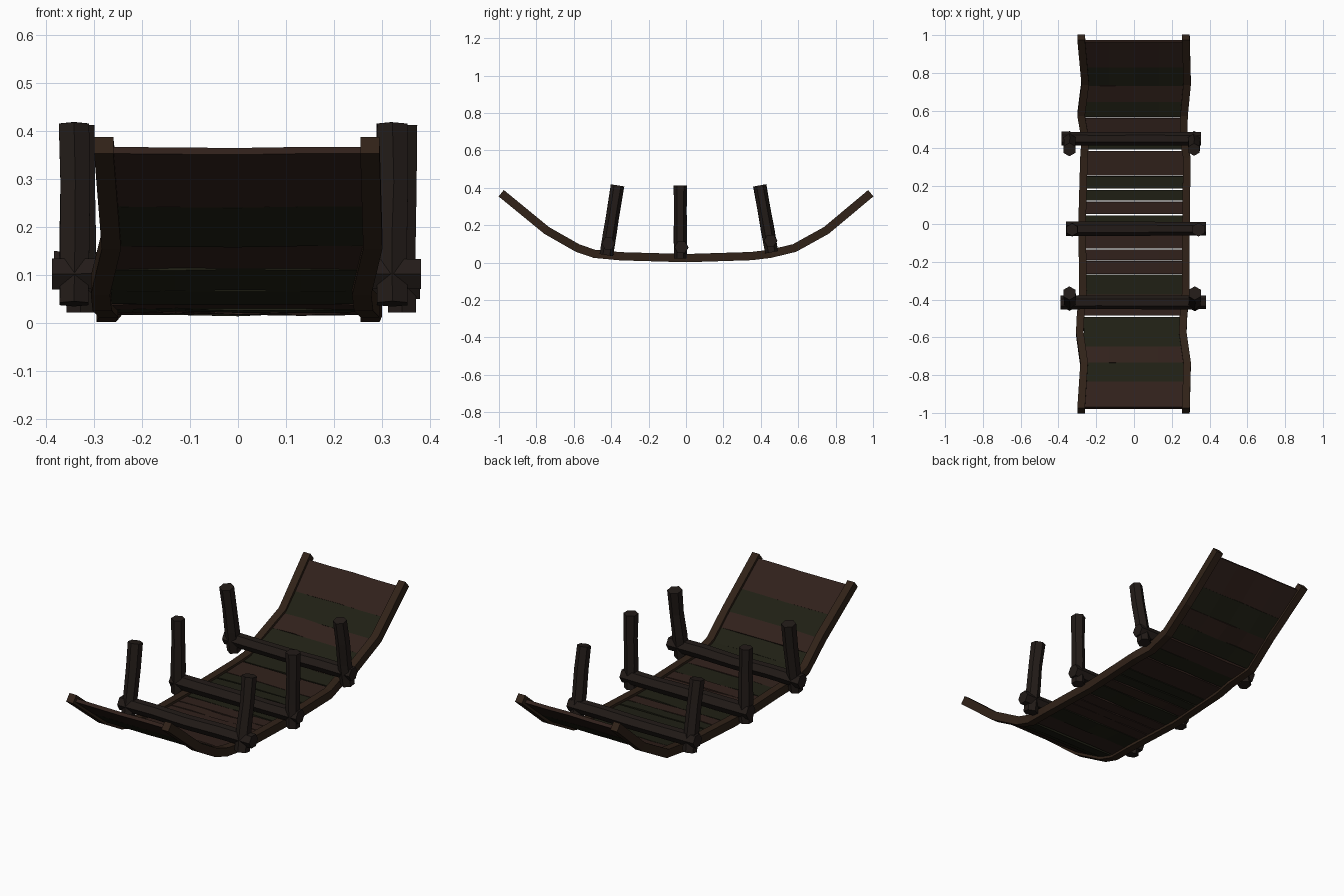
import bpy, bmesh, random
from math import radians
from mathutils import Vector, Matrix

if "Cube" in bpy.data.objects:
    bpy.data.objects.remove(bpy.data.objects["Cube"])

random.seed(4)

def material(name, rgb):
    m = bpy.data.materials.new(name)
    m.diffuse_color = (*rgb, 1)
    m.use_nodes = True
    m.node_tree.nodes["Principled BSDF"].inputs["Base Color"].default_value = m.diffuse_color
    return m

RAIL = material("rail_wood", (0.030, 0.016, 0.009))
BROWN = material("brown_plank", (0.030, 0.015, 0.011))
OLIVE = material("mossy_plank", (0.014, 0.014, 0.007))
LOG = material("dark_log", (0.016, 0.011, 0.009))

def finish(name, bm, mat):
    bmesh.ops.recalc_face_normals(bm, faces=bm.faces)
    me = bpy.data.meshes.new(name)
    bm.to_mesh(me)
    bm.free()
    ob = bpy.data.objects.new(name, me)
    bpy.context.collection.objects.link(ob)
    me.materials.append(mat)
    return ob

def loft(name, rings, mat):
    # joins a list of equal rings of points into a closed solid
    bm = bmesh.new()
    vs = [[bm.verts.new(p) for p in r] for r in rings]
    n = len(vs[0])
    for a, b in zip(vs, vs[1:]):
        for i in range(n):
            j = (i + 1) % n
            bm.faces.new((a[i], a[j], b[j], b[i]))
    bm.faces.new(vs[0])
    bm.faces.new(vs[-1])
    return finish(name, bm, mat)

# Sagging side profile of the bridge (y, z)
PATH = [(-.988, .371), (-.745, .172), (-.58, .078), (-.49, .047), (-.35, .034), (0, .024),
        (.35, .035), (.45, .047), (.58, .078), (.75, .172), (.988, .371)]

def height(y):
    for (y0, z0), (y1, z1) in zip(PATH, PATH[1:]):
        if y <= y1:
            return z0 + (z1 - z0) * (y - y0) / (y1 - y0)
    return PATH[-1][1]

# Side rails, weaving slightly in x
WEAVE = {"left_rail": [-.28, -.264, -.287, -.283, -.27, -.275, -.265, -.258, -.28, -.258, -.28],
         "right_rail": [.275, .281, .258, .262, .275, .275, .28, .262, .265, .281, .275]}
for name, xs in WEAVE.items():
    rings = []
    for i, (x, (y, z)) in enumerate(zip(xs, PATH)):
        a, b = PATH[max(i - 1, 0)], PATH[min(i + 1, len(PATH) - 1)]
        t = Vector((0, b[0] - a[0], b[1] - a[1])).normalized()
        up = Vector((0, -t.z, t.y)) * 0.022
        side = Vector((0.02, 0, 0))
        c = Vector((x, y, z))
        rings.append([c - side - up, c + side - up, c + side + up, c - side + up])
    loft(name, rings, RAIL)

# Deck planks: start, end, mossy or not; gaps between some of them
PLANKS = [(-.975, -.84, 0), (-.84, -.737, 1), (-.737, -.652, 0), (-.652, -.575, 1),
          (-.575, -.494, 1), (-.484, -.375, 0), (-.375, -.268, 1), (-.264, -.197, 0),
          (-.192, -.136, 0), (-.130, -.062, 0), (-.056, .046, 1), (.053, .118, 0),
          (.124, .18, 1), (.188, .253, 1), (.258, .387, 0), (.395, .48, 1), (.48, .562, 0),
          (.57, .65, 1), (.65, .735, 0), (.735, .835, 1), (.835, .968, 0)]
for k, (y0, y1, moss) in enumerate(PLANKS):
    t = Vector((0, y1 - y0, height(y1) - height(y0))).normalized()
    up = Vector((0, -t.z, t.y)) * 0.009
    rings = []
    for x in (-.265, -.13, 0, .13, .265):
        warp = 0 if abs(x) > .2 else random.uniform(-.003, .004)
        a = Vector((x, y0, height(y0) + warp))
        b = Vector((x, y1, height(y1) + warp))
        rings.append([a - up, b - up, b + up, a + up])
    loft(f"plank_{k + 1:02d}", rings, OLIVE if moss else BROWN)

def log(name, a, b, r, steps, spin=0):
    # rough six-sided log from a to b
    a, b = Vector(a), Vector(b)
    ax = (b - a).normalized()
    u = Vector((0, 1, 0))
    u = (u - ax * u.dot(ax)).normalized()
    rings = []
    for s in range(steps + 1):
        wob = random.uniform(-.003, .003) if 0 < s < steps else 0
        c = a.lerp(b, s / steps) + ax.cross(u) * wob
        rr = r * random.uniform(.95, 1.05)
        rings.append([c + Matrix.Rotation(radians(60 * i + spin), 3, ax) @ (u * rr)
                      for i in range(6)])
    return loft(name, rings, LOG)

# Three frames: cross log with a post at each end
# name, log (y, z, left x, right x), post bottom (y, z), post top y, post x left/right
FRAMES = [("front", (-.415, .102, -.388, .382), (-.426, .04), -.366, -.342, .322),
          ("middle", (-.025, .082, -.36, .38), (-.03, .022), -.03, -.328, .342),
          ("back", (.452, .118, -.384, .356), (.458, .055), .394, -.342, .318)]
for name, (y, z, xl, xr), (pb, zb), pt, left, right in FRAMES:
    log(name + "_cross_log", (xl, y, z), (xr, y, z), .037, 4)
    for side, x in (("left", left), ("right", right)):
        log(f"{name}_{side}_post", (x, pb, zb), (x, pt, .413), .035, 3)
